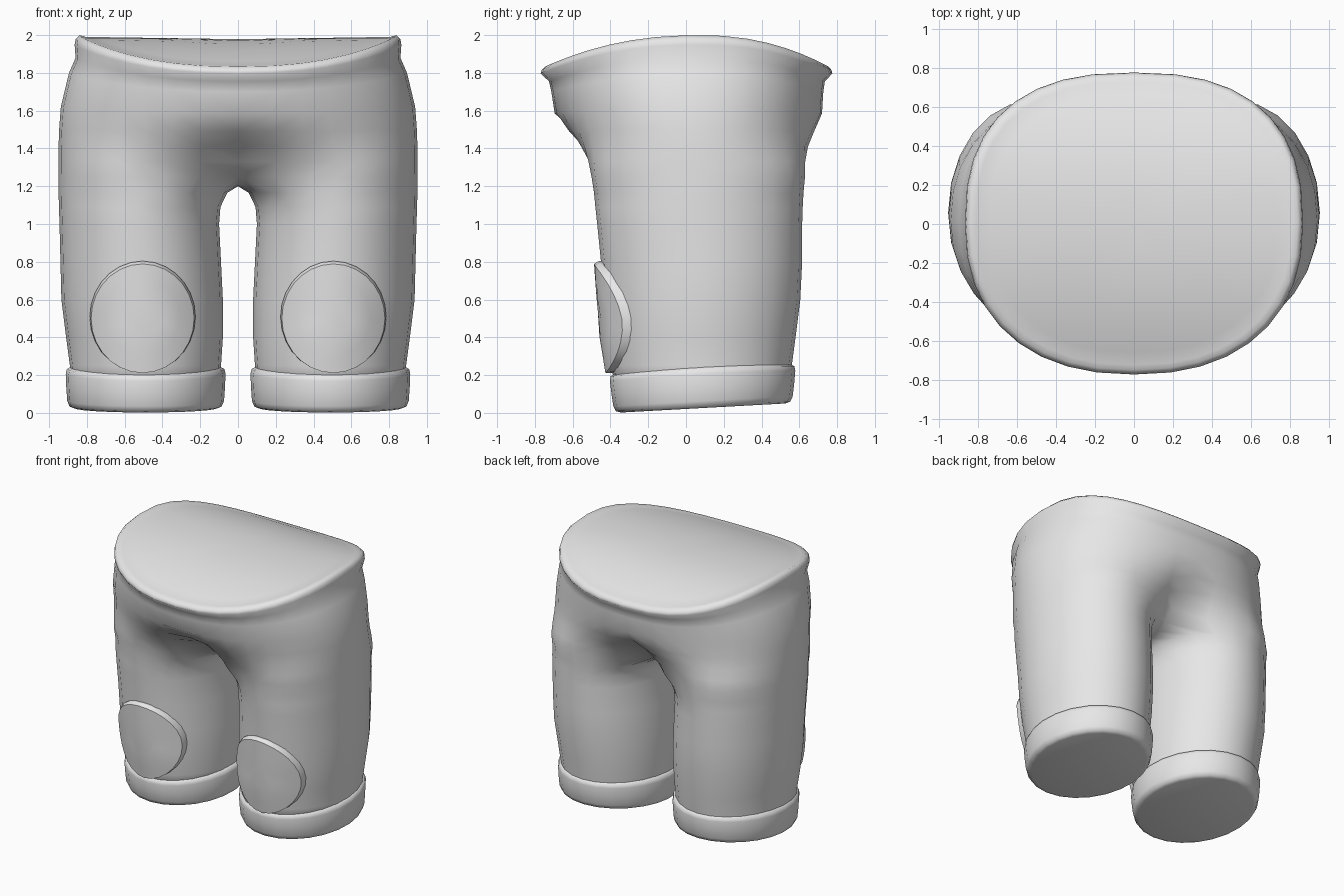
import bpy, bmesh, math

if "Cube" in bpy.data.objects:
    bpy.data.objects.remove(bpy.data.objects["Cube"])

N = 24          # sides of each leg
H = 9           # ring steps from the outer side to the front/back centre line

fabric = bpy.data.materials.new("grey_fabric")
fabric.diffuse_color = (0.8, 0.8, 0.8, 1)
fabric.use_nodes = True
fabric.node_tree.nodes["Principled BSDF"].inputs["Base Color"].default_value = fabric.diffuse_color


def strip(bm, a, b, closed):
    """Join two rings of vertices with quads."""
    n = len(a)
    for i in range(n if closed else n - 1):
        k = (i + 1) % n
        bm.faces.new((a[i], a[k], b[k], b[i]))


def finish(name, bm, angle):
    """Turn a half-model into a mirrored, smooth-shaded object."""
    mesh = bpy.data.meshes.new(name)
    bm.to_mesh(mesh)
    bm.free()
    mesh.materials.append(fabric)
    ob = bpy.data.objects.new(name, mesh)
    bpy.context.collection.objects.link(ob)
    mod = ob.modifiers.new("mirror", 'MIRROR')
    mod.use_clip = True
    mod.merge_threshold = 0.0005
    bpy.ops.object.select_all(action='DESELECT')
    ob.select_set(True)
    bpy.context.view_layer.objects.active = ob
    bpy.ops.object.shade_smooth_by_angle(angle=math.radians(angle))


def spow(v, p):
    return math.copysign(abs(v) ** p, v)


def oval(x0, x1, y0, y1, z):
    """Closed oval ring, counter-clockwise, starting on the outer side."""
    cx, cy, rx, ry = (x0 + x1) / 2, (y0 + y1) / 2, (x1 - x0) / 2, (y1 - y0) / 2
    return [(cx + rx * math.cos(2 * math.pi * j / N),
             cy + ry * math.sin(2 * math.pi * j / N), z) for j in range(N)]


def waist_drop(y, yf, yb):
    """0 on the crest of the waist, 1 at its front and back."""
    crest = 0.07
    return min(1, abs((y - crest) / ((yb if y > crest else yf) - crest))) ** 2.2


def trunk_ring(zs, zf, X, yf, yb, pf, pb, leg):
    """Half ring from front centre round the side to back centre.
    leg = how far the section still follows the leg ovals below."""
    cy, ry = (yf + yb) / 2, (yb - yf) / 2
    pull = {7: 0.92, 8: 0.65, 9: 0.0}       # draw leg oval to centre line
    pts = []
    for j in range(-H, H + 1):
        th = math.pi / 2 * j / H
        p = pb if j > 0 else pf
        x = X * spow(max(0, math.cos(th)), p)
        y = cy + ry * spow(math.sin(th), p)
        z = zs + (zf - zs) * waist_drop(y, yf, yb)
        a = 2 * math.pi * j / N
        lx = (0.525 + (X - 0.525) * math.cos(a)) * pull.get(abs(j), 1)
        ly = cy + ry * (math.copysign(0.48, j) if abs(j) == H else math.sin(a))
        x, y = x + (lx - x) * leg, y + (ly - y) * leg
        pts.append((0 if abs(j) == H else x, y, z))
    return pts


# Leg sections: z, inner x, outer x, front y, back y
LEG = [(0.12, 0.10, 0.885, -0.375, 0.54), (0.25, 0.09, 0.89, -0.395, 0.56),
       (0.40, 0.08, 0.91, -0.42, 0.58), (0.60, 0.08, 0.935, -0.435, 0.605),
       (0.80, 0.09, 0.94, -0.45, 0.615), (1.00, 0.10, 0.945, -0.47, 0.615),
       (1.09, 0.093, 0.948, -0.48, 0.618), (1.165, 0.057, 0.95, -0.487, 0.622)]

# Trunk: side z, front z, half width, front y, back y, front/back squareness, leg share
TRUNK = [(1.25, 1.25, 0.95, -0.50, 0.63, 0.95, 0.95, 1.0),
         (1.33, 1.33, 0.951, -0.535, 0.65, 0.95, 0.95, 0.75),
         (1.41, 1.41, 0.95, -0.585, 0.675, 0.95, 0.93, 0.42),
         (1.50, 1.49, 0.947, -0.64, 0.70, 0.95, 0.90, 0.15),
         (1.62, 1.585, 0.938, -0.695, 0.72, 0.94, 0.87, 0),
         (1.80, 1.70, 0.895, -0.713, 0.727, 0.89, 0.83, 0),
         (1.88, 1.755, 0.86, -0.725, 0.735, 0.87, 0.81, 0),
         (1.95, 1.797, 0.865, -0.77, 0.775, 0.87, 0.80, 0),
         (1.98, 1.815, 0.86, -0.764, 0.77, 0.87, 0.80, 0),
         (2.0, 1.833, 0.838, -0.747, 0.755, 0.87, 0.80, 0)]

# Trousers: legs, crotch, trunk and domed waist top
bm = bmesh.new()
add = lambda pts: [bm.verts.new(p) for p in pts]
legs = [add(oval(x0, x1, y0, y1, z)) for z, x0, x1, y0, y1 in LEG]
bm.faces.new(list(reversed(legs[0])))
for a, b in zip(legs, legs[1:]):
    strip(bm, a, b, True)

half = trunk_ring(*TRUNK[0])
front_y, back_y = half[0][1], half[-1][1]
inner = []                                  # crotch line on the centre plane
count = N - 2 * H
for i in range(1, count):
    f = i / count
    inner.append((0, back_y + (front_y - back_y) * f, 1.2 + 0.05 * (2 * f - 1) ** 2))
crotch = add(half[H:] + inner + half[:H])
strip(bm, legs[-1], crotch, True)

row = [crotch[j] for j in range(-H, H + 1)]
for section in TRUNK[1:]:
    nxt = add(trunk_ring(*section))
    strip(bm, row, nxt, False)
    row = nxt

rim = [v.co.copy() for v in row]
for s in (0.965, 0.88, 0.66, 0.42, 0.2):
    pts = [(p.x * s, p.y * s,
            1.992 - 0.167 * waist_drop(p.y * s, -0.747, 0.755) - 0.014 * (1 - s))
           for p in rim]
    nxt = add(pts)
    strip(bm, row, nxt, False)
    row = nxt
top = bm.verts.new((0, 0, 1.978))
for a, b in zip(row, row[1:]):
    bm.faces.new((a, b, top))
finish("trousers", bm, 100)

# Rolled cuffs, tilted up towards the back: inset, height
bm = bmesh.new()
rings = []
for d, h in ((0.045, 0.0), (0.02, 0.008), (0.008, 0.035), (0.003, 0.10),
             (0.0, 0.17), (0.006, 0.195), (0.03, 0.207)):
    lean = 0.03 * (1 - h / 0.2)
    ring = oval(0.066 + d, 0.912 - d, -0.405 + d + lean * 0.5, 0.58 - d - lean * 0.3, h)
    rings.append([bm.verts.new((x, y, z + (y + 0.38) * 0.055 +
                                0.06 * h * (1 - ((y - 0.09) / 0.49) ** 2)))
                  for x, y, z in ring])
bm.faces.new(list(reversed(rings[0])))
for a, b in zip(rings, rings[1:]):
    strip(bm, a, b, True)
bm.faces.new(rings[-1])
finish("cuffs", bm, 60)


def leg_front(x, z):
    """Depth of the leg's front surface at a point."""
    for a, b in zip(LEG, LEG[1:]):
        if a[0] <= z <= b[0]:
            f = (z - a[0]) / (b[0] - a[0])
            _, x0, x1, y0, y1 = [p + (q - p) * f for p, q in zip(a, b)]
            u = (2 * x - x0 - x1) / (x1 - x0)
            return (y0 + y1) / 2 - (y1 - y0) / 2 * math.sqrt(max(0, 1 - u * u))


# Round knee patches wrapped on the legs: scale, offset from the leg, centre z
bm = bmesh.new()
M = 28
prev = None
for s, off, cz in ((1.0, -0.02, 0.508), (1.0, 0.012, 0.508), (0.975, 0.038, 0.5),
                   (0.7, 0.038, 0.505), (0.35, 0.038, 0.508)):
    ring = []
    for j in range(M):
        a = 2 * math.pi * j / M
        x, z = 0.505 + 0.28 * s * math.cos(a), cz + 0.296 * s * math.sin(a)
        ring.append(bm.verts.new((x, leg_front(x, z) - off, z)))
    if prev:
        strip(bm, prev, ring, True)
    prev = ring
bm.faces.new(prev)
finish("knee_patches", bm, 30)
